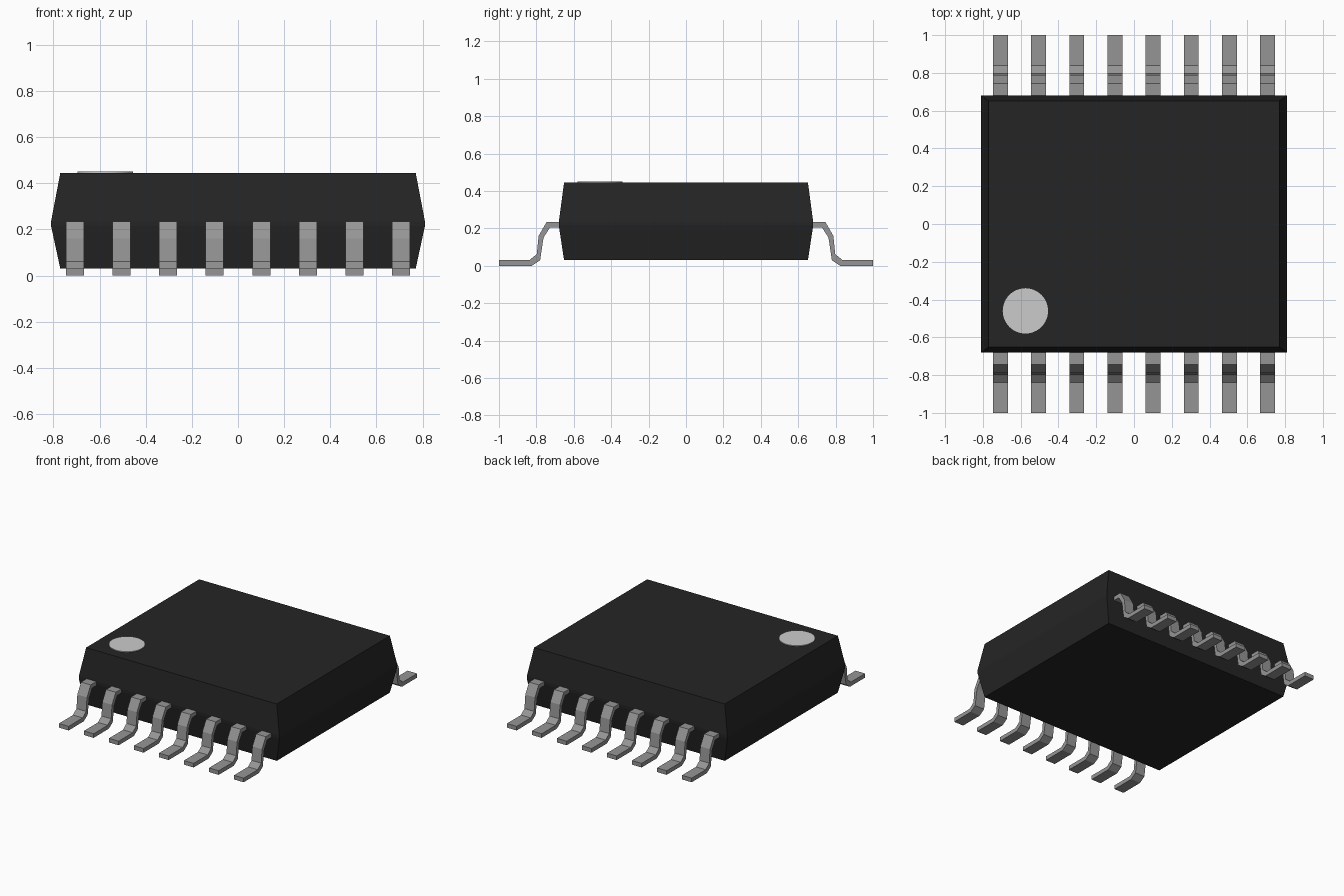
import bpy
import bmesh

cube = bpy.data.objects.get("Cube")
if cube:
    bpy.data.objects.remove(cube, do_unlink=True)


def material(name, value):
    mat = bpy.data.materials.new(name)
    mat.use_nodes = True
    colour = (value, value, value, 1)
    mat.diffuse_color = colour
    mat.node_tree.nodes["Principled BSDF"].inputs["Base Color"].default_value = colour
    return mat


def add_object(name, bm, mat):
    bmesh.ops.recalc_face_normals(bm, faces=bm.faces)
    mesh = bpy.data.meshes.new(name)
    bm.to_mesh(mesh)
    bm.free()
    mesh.materials.append(mat)
    obj = bpy.data.objects.new(name, mesh)
    bpy.context.collection.objects.link(obj)
    return obj


def loft(rings):
    """Skin a stack of matching closed outlines and cap both ends."""
    bm = bmesh.new()
    loops = [[bm.verts.new(p) for p in ring] for ring in rings]
    for a, b in zip(loops, loops[1:]):
        for i in range(len(a)):
            j = (i + 1) % len(a)
            bm.faces.new((a[i], a[j], b[j], b[i]))
    bm.faces.new(loops[0])
    bm.faces.new(loops[-1])
    return bm


black = material("black plastic", 0.018)
metal = material("grey metal", 0.30)
pale = material("pale grey marker", 0.60)

# Body: tapered above and below a narrow parting band
sections = [(0.77, 0.652, 0.03), (0.81, 0.68, 0.215),
            (0.81, 0.68, 0.235), (0.77, 0.652, 0.445)]
add_object("body", loft([[(-x, -y, z), (x, -y, z), (x, y, z), (-x, y, z)]
                         for x, y, z in sections]), black)

# Round orientation marker on the top
bm = bmesh.new()
bmesh.ops.create_cone(bm, cap_ends=True, segments=48, radius1=0.12, radius2=0.12, depth=0.008)
marker = add_object("orientation_marker", bm, pale)
marker.location = (-0.575, -0.46, 0.446)

# Gull-wing leads: outer edge out to the toe, then inner edge back
lead_profile = [(0.66, 0.235), (0.745, 0.235), (0.788, 0.16), (0.798, 0.062),
                (0.838, 0.03), (1.0, 0.03), (1.0, 0.0), (0.825, 0.0),
                (0.78, 0.03), (0.762, 0.15), (0.727, 0.205), (0.66, 0.205)]
half_width = 0.039
for side, row in ((-1, "front"), (1, "back")):
    for i in range(8):
        x = (i - 3.5) * 0.202
        rings = [[(x + dx, side * y, z) for y, z in lead_profile]
                 for dx in (-half_width, half_width)]
        add_object(f"{row}_lead_{i + 1}", loft(rings), metal)
